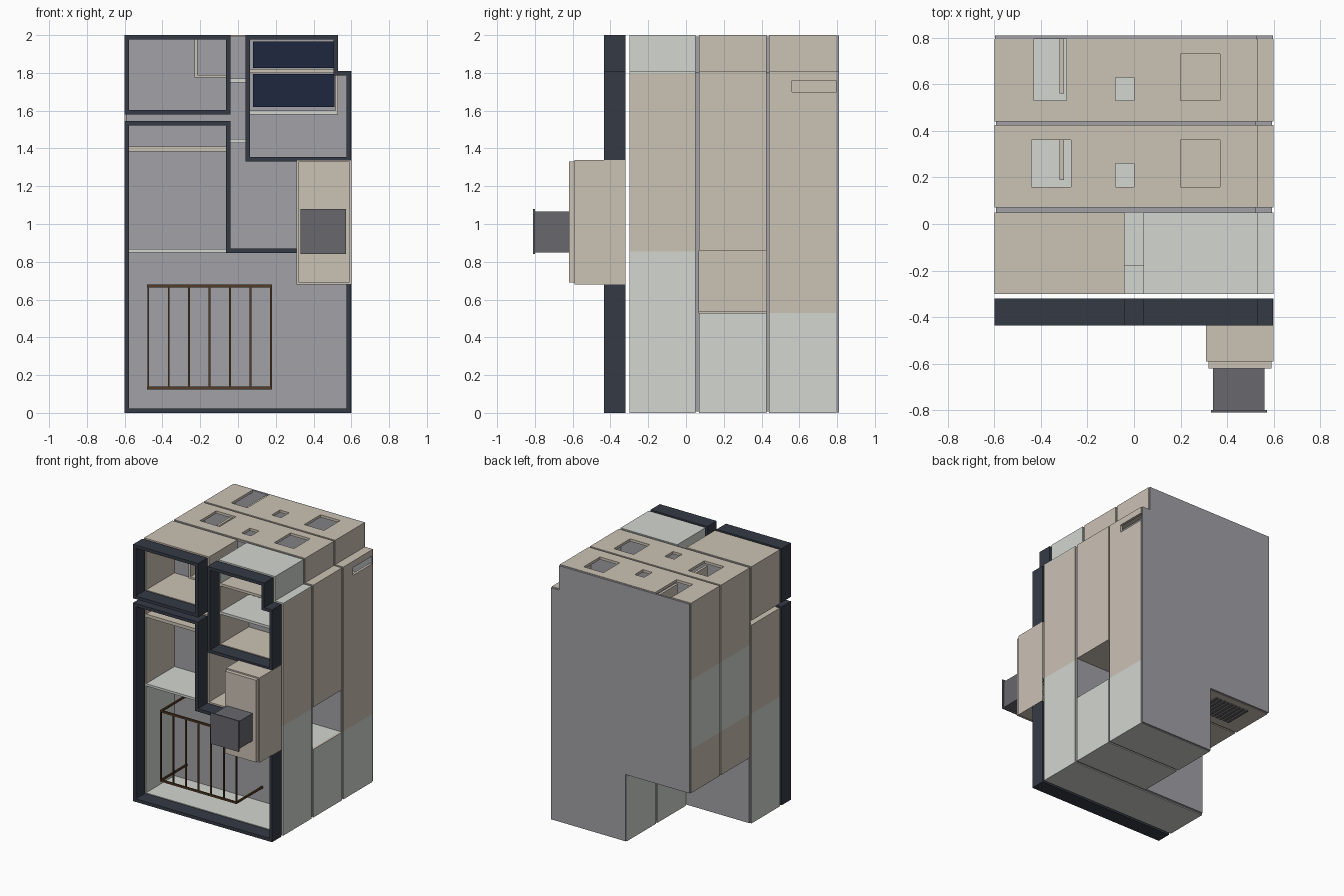
import bpy, bmesh
from mathutils import Vector

if "Cube" in bpy.data.objects:
    bpy.data.objects.remove(bpy.data.objects["Cube"])


def material(name, r, g, b):
    m = bpy.data.materials.new(name)
    m.diffuse_color = (r, g, b, 1)
    m.use_nodes = True
    m.node_tree.nodes["Principled BSDF"].inputs["Base Color"].default_value = m.diffuse_color
    return m


BEIGE = material("beige_cladding", 0.60, 0.54, 0.46)
LIGHT = material("light_cladding", 0.65, 0.67, 0.63)
DARK = material("dark_frame", 0.035, 0.043, 0.06)
GREY = material("grey_panel", 0.36, 0.36, 0.39)
NAVY = material("navy_glass", 0.013, 0.02, 0.05)
STEEL = material("dark_grey", 0.14, 0.14, 0.155)
BROWN = material("brown_rail", 0.09, 0.045, 0.02)


def finish(name, bm, *mats):
    bmesh.ops.recalc_face_normals(bm, faces=bm.faces)
    me = bpy.data.meshes.new(name)
    bm.to_mesh(me)
    bm.free()
    for m in mats:
        me.materials.append(m)
    ob = bpy.data.objects.new(name, me)
    bpy.context.collection.objects.link(ob)
    return ob


def box(name, x, y, z, mat):
    bm = bmesh.new()
    bmesh.ops.create_cube(bm, size=1)
    for v in bm.verts:
        v.co = [r[0] if c < 0 else r[1] for c, r in zip(v.co, (x, y, z))]
    return finish(name, bm, mat)


def inset(pts, d):
    """Offset a counter-clockwise right-angled outline inwards."""
    out = []
    for i, p in enumerate(pts):
        p = Vector(p)
        a = (p - Vector(pts[i - 1])).normalized()
        b = (Vector(pts[(i + 1) % len(pts)]) - p).normalized()
        out.append(p + d * Vector((-a.y - b.y, a.x + b.x)))
    return out


def panel(name, pts, y0, y1, mat, d=0.008):
    bm = bmesh.new()
    f = bm.faces.new([bm.verts.new((p[0], y0, p[1])) for p in inset(pts, d)])
    ext = bmesh.ops.extrude_face_region(bm, geom=[f])["geom"]
    bmesh.ops.translate(bm, vec=(0, y1 - y0, 0),
                        verts=[g for g in ext if isinstance(g, bmesh.types.BMVert)])
    return finish(name, bm, mat)


def tube(name, pts, y0, y1, t, mat, cuts=(), is_light=None):
    """Hollow extrusion along y; cut at heights so bands can differ in colour."""
    bm = bmesh.new()
    rings = [[bm.verts.new((p[0], y, p[1])) for p in loop]
             for loop, y in ((pts, y0), (pts, y1), (inset(pts, t), y1), (inset(pts, t), y0))]
    n = len(pts)
    for k in range(4):
        a, b = rings[k], rings[(k + 1) % 4]
        for i in range(n):
            j = (i + 1) % n
            bm.faces.new((a[i], a[j], b[j], b[i]))
    for z in cuts:
        bmesh.ops.bisect_plane(bm, geom=bm.verts[:] + bm.edges[:] + bm.faces[:],
                               plane_co=(0, 0, z), plane_no=(0, 0, 1))
    if is_light:
        for f in bm.faces:
            f.material_index = int(is_light(f.calc_center_median()))
    return finish(name, bm, mat, LIGHT)


def cut(ob, *holes):
    for h in holes:
        c = box("cutter", *h, BEIGE)
        c.hide_render = True
        m = ob.modifiers.new("hole", 'BOOLEAN')
        m.operation, m.solver, m.object = 'DIFFERENCE', 'EXACT', c
        bpy.context.view_layer.objects.active = ob
        bpy.ops.object.modifier_apply(modifier=m.name)
        bpy.data.objects.remove(c)


# Outlines (x, z), counter-clockwise
upper_left = [(-.6, 1.58), (-.04, 1.58), (-.04, 2), (-.6, 2)]
upper_right = [(.04, 1.33), (.6, 1.33), (.6, 1.81), (.53, 1.81), (.53, 2), (.04, 2)]
lower = [(-.6, 0), (.6, 0), (.6, .87), (-.04, .87), (-.04, 1.545), (-.6, 1.545)]
full = [(-.6, 0), (.6, 0), (.6, 1.81), (.53, 1.81), (.53, 2), (-.6, 2)]
notched = [(-.05, 0)] + full[1:] + [(-.6, .52), (-.05, .52)]

# Front frames and the three front room shells
rooms = (("upper_left", upper_left, (), None),
         ("upper_right", upper_right, (1.8,), lambda c: c.z > 1.8),
         ("lower", lower, (.855,), lambda c: c.z < .855))
for name, pts, cuts, rule in rooms:
    frame = [(min(x, .598), z) for x, z in pts]
    tube(name + "_frame", frame, -.435, -.32, .024, DARK)
    tube(name + "_room", pts, -.30, .05, .018, BEIGE, cuts, rule)
box("side_wall_infill", (.582, .6), (-.30, .05), (.87, 1.33), BEIGE)

# Floors and partitions in the front rooms
box("lower_room_floor", (-.585, -.055), (-.30, .05), (.85, .868), LIGHT)
box("lower_room_shelf", (-.585, -.055), (-.30, .05), (1.385, 1.41), BEIGE)
box("upper_right_shelf", (.055, .52), (-.30, .05), (1.80, 1.82), BEIGE)
box("upper_right_floor", (.055, .52), (-.30, .05), (1.58, 1.60), LIGHT)
box("upper_right_partition", (.515, .53), (-.30, .05), (1.58, 1.81), BEIGE)
box("closet_wall", (-.23, -.215), (-.28, .05), (1.775, 1.985), BEIGE)
box("closet_floor", (-.215, -.055), (-.28, .05), (1.775, 1.79), BEIGE)
box("link_upper", (-.04, .04), (-.18, .05), (1.75, 1.77), LIGHT)
box("link_middle", (-.04, .04), (-.30, .05), (1.43, 1.45), LIGHT)
for i, z in enumerate(((1.62, 1.795), (1.825, 1.965))):
    box(f"window_glass_{i}", (.08, .51), (.038, .049), z, NAVY)

# Grey panels between the slices and on the back
panel("front_divider", full, .05, .07, GREY)
panel("rear_divider", notched, .425, .44, GREY)
panel("back_panel", notched, .795, .81, GREY, .003)


# Two rear slices with roof openings, inner floors and partitions
def slice_light(c):
    return c.z < .53 and c.x > -.1 or c.x < -.57 and .86 < c.z < 1.4


for name, y0, y1, sky_x, sky_y in (("middle", .07, .425, (-.44, -.27), (.16, .36)),
                                   ("rear", .44, .795, (-.43, -.29), (.53, .82))):
    s = tube(name + "_slice", notched, y0, y1, .02, BEIGE, (.53, .86, 1.4), slice_light)
    b = sky_y[0]
    roof = (1.9, 2.1)
    cut(s, (sky_x, sky_y, roof), ((-.08, 0), (b, b + .1), roof), ((.2, .37), (b, b + .2), roof))
    if name == "middle":
        cut(s, ((.5, .7), (.0, .5), (.53, .86)))
    else:
        cut(s, ((.5, .7), (.56, .82), (1.70, 1.76)))
    box(name + "_lower_floor", (-.06, .585), (y0, y1), (.51, .53), LIGHT)
    box(name + "_middle_floor", (-.585, .585), (y0, y1), (.86, .88), BEIGE)
    box(name + "_left_floor", (-.585, -.05), (y0, y1), (1.38, 1.40), LIGHT)
    box(name + "_left_top_floor", (-.585, 0), (y0, y1), (1.58, 1.60), LIGHT)
    box(name + "_right_floor", (0, .585), (y0, y1), (1.58, 1.60), BEIGE)
    box(name + "_partition", (-.32, -.30), (b + .03, y1), (1.60, 1.985), BEIGE)
box("inner_wall_slot", (-.582, -.574), (.15, .42), (.64, .74), BEIGE)

# Slatted grille under the overhang
for i in range(9):
    x = -.46 + i * .035
    box(f"grille_slat_{i}", (x, x + .02), (.52, .74), (.512, .522), STEEL)

# Projecting bay with hooded window
box("bay", (.31, .6), (-.59, -.32), (.68, 1.34), BEIGE)
box("bay_front_plate", (.32, .59), (-.62, -.59), (.69, 1.33), BEIGE)
box("window_hood", (.34, .56), (-.80, -.62), (.85, 1.065), STEEL)
box("hood_lip", (.33, .572), (-.81, -.80), (.84, 1.08), STEEL)

# Railing: posts, front rails and return rails
r = .005
for i in range(7):
    x = -.475 + i * .1083
    box(f"rail_post_{i}", (x - r, x + r), (-.27 - r, -.27 + r), (.13, .68), BROWN)
for z in (.132, .672):
    box("front_rail", (-.48, .18), (-.277, -.263), (z - .007, z + .007), BROWN)
    for x in (-.475, .175):
        box("return_rail", (x - .006, x + .006), (-.27, .05), (z - .007, z + .007), BROWN)
